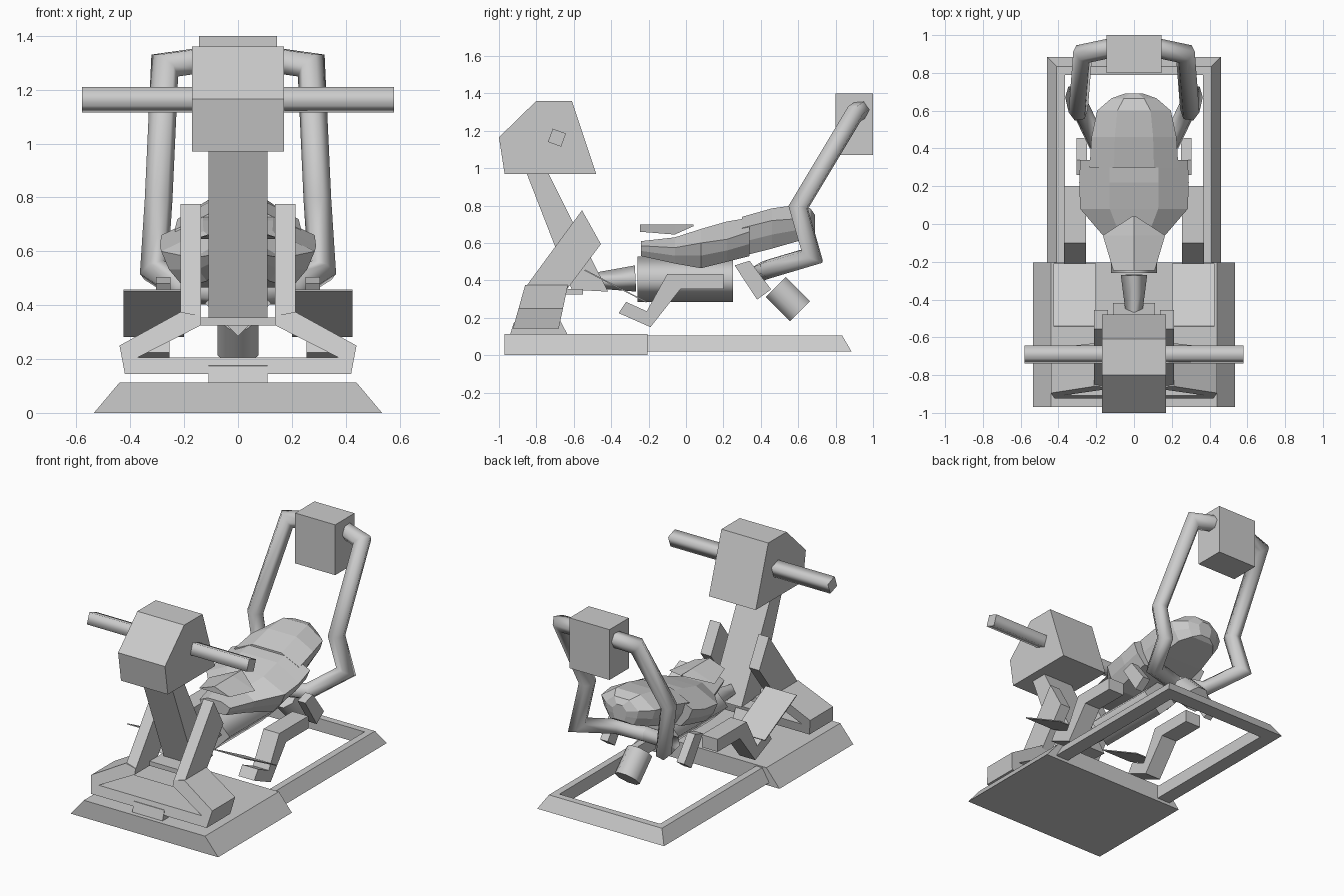
import bpy, bmesh, math
from mathutils import Vector

cube = bpy.data.objects.get("Cube")
if cube:
    bpy.data.objects.remove(cube, do_unlink=True)

# Single grey paint
grey = bpy.data.materials.new("plain_grey")
grey.use_nodes = True
COLOR = (0.6, 0.6, 0.6, 1)
grey.diffuse_color = COLOR
grey.node_tree.nodes["Principled BSDF"].inputs["Base Color"].default_value = COLOR


def loft(name, rings, smooth=False):
    """Skin a list of equal-length rings and cap both ends."""
    bm = bmesh.new()
    loops = [[bm.verts.new(p) for p in ring] for ring in rings]
    n = len(loops[0])
    for a, b in zip(loops, loops[1:]):
        for i in range(n):
            j = (i + 1) % n
            f = bm.faces.new((a[i], a[j], b[j], b[i]))
            f.smooth = smooth
    bm.faces.new(loops[0])
    bm.faces.new(loops[-1][::-1])
    bmesh.ops.recalc_face_normals(bm, faces=bm.faces[:])
    me = bpy.data.meshes.new(name)
    bm.to_mesh(me)
    bm.free()
    me.materials.append(grey)
    ob = bpy.data.objects.new(name, me)
    bpy.context.collection.objects.link(ob)
    return ob


def prism(name, x0, x1, profile):
    """Extrude a side profile of (y, z) points across x."""
    return loft(name, [[(x, y, z) for y, z in profile] for x in (x0, x1)])


def box(name, x0, x1, y0, y1, z0, z1):
    return prism(name, x0, x1, [(y0, z0), (y1, z0), (y1, z1), (y0, z1)])


def tube(name, points, radii, sides, turn=0.0):
    """Sweep a polygon along a path with mitred corners."""
    pts = [Vector(p) for p in points]
    dirs = [(b - a).normalized() for a, b in zip(pts, pts[1:])]
    u = dirs[0].orthogonal().normalized()
    if abs(dirs[0].z) < 0.9:
        u = (Vector((0, 0, 1)) - dirs[0] * dirs[0].z).normalized()
    v = dirs[0].cross(u)
    angles = [turn + math.tau * i / sides for i in range(sides)]
    spokes = [u * math.cos(a) + v * math.sin(a) for a in angles]
    rings = [[pts[0] + s * radii[0] for s in spokes]]
    for i, d in enumerate(dirs):
        nxt = dirs[min(i + 1, len(dirs) - 1)]
        normal = (d + nxt).normalized()
        spokes = [s - d * (s.dot(normal) / d.dot(normal)) for s in spokes]
        rings.append([pts[i + 1] + s * radii[i + 1] for s in spokes])
    return loft(name, rings, smooth=True)


# Floor plate with sloping sides
loft("floor_plate", [[(-.535, y, 0), (.535, y, 0), (.44, y, .113), (-.44, y, .113)]
                     for y in (-.97, -.205)])

# Rear floor frame: a U of bevelled bars
section = [(0, .02), (.095, .02), (.045, .105), (0, .105)]
corners = [(-.365, -.21, -1, 0), (-.365, .79, -1, 1), (.365, .79, 1, 1), (.365, -.21, 1, 0)]
loft("rear_floor_frame", [[(x + dx * o, y + dy * o, z) for o, z in section]
                          for x, y, dx, dy in corners])

# Front stand: flared base frame and foot
half = [(.138, .36), (.213, .375), (.44, .25), (.42, .144)]
inner = [(.375, .205), (.138, .325)]
outline = half + [(-x, z) for x, z in half[::-1]] + [(-x, z) for x, z in inner[::-1]] + inner


def slant(z, low, high):
    return low + (high - low) * (z - .144) / .209


loft("stand_base", [[(x, slant(z, a, b), z) for x, z in outline]
                    for a, b in ((-.925, -.866), (-.68, -.636))])
prism("stand_foot", -.11, .11, [(-.94, .113), (-.635, .113), (-.68, .2), (-.92, .175)])
box("stand_crossbar", -.138, .138, -.72, -.55, .325, .355)

# Screen post, screen housing and handlebar
prism("screen_post", -.11, .11, [(-.855, .98), (-.74, .98), (-.417, .34), (-.61, .35)])
prism("screen_housing", -.17, .17,
      [(-.8, 1.36), (-.61, 1.36), (-.48, .97), (-.97, .97), (-1, 1.165)])
tube("handlebar", [(-.58, -.69, 1.163), (.58, -.69, 1.163)], (.053, .053), 4, math.radians(25))

# Ridged nose cowl
loft("nose_cowl", [
    [(-w, y, side), (0, y, ridge), (w, y, side), (0, y, side)]
    for y, w, side, ridge in ((-.245, .11, .66, .7), (-.06, .165, .645, .7), (.04, .01, .69, .7))])

# Body shell: y, half width, top, shoulder, underside
body = [(-.24, .11, .61, .585, .53),
        (-.06, .165, .63, .575, .49),
        (.08, .285, .675, .6, .465),
        (.22, .29, .715, .62, .5),
        (.34, .285, .735, .66, .53)]
seat = [(.3, .235, .74, .68, .53),
        (.46, .225, .785, .72, .57),
        (.6, .195, .805, .73, .61),
        (.665, .12, .785, .73, .63),
        (.69, .05, .75, .72, .65)]


def shell(name, rows):
    rings = []
    for y, w, top, side, low in rows:
        right = [(w * .45, top), (w, side), (w * .9, side * .5 + low * .5), (w * .7, low)]
        loop = right + [(-x, z) for x, z in right[::-1]]
        rings.append([(x, y, z) for x, z in loop])
    return loft(name, rings)


shell("tank_fairing", body)
shell("seat", seat)

# Engine block, nose spindle and exhaust drum
tube("engine", [(0, -.26, .407), (0, .25, .407)], (.122, .122), 4)
tube("nose_spindle", [(0, -.27, .41), (0, -.465, .4)], (.07, .045), 4)
tube("exhaust_drum", [(0, .48, .365), (0, .61, .235)], (.082, .082), 8, math.pi / 8)

# Rear speaker box
box("rear_box", -.145, .145, .8, 1, 1.07, 1.4)

# Parts repeated on both sides
for side, s in (("left", 1), ("right", -1)):
    prism(side + "_stand_leg", s * .138, s * .213,
          [(-.556, .775), (-.455, .594), (-.636, .353), (-.866, .353)])
    prism(side + "_foot_rest", s * .255, s * .37,
          [(-.1, .435), (.2, .435), (.2, .353), (-.03, .353), (-.19, .15),
           (-.36, .225), (-.32, .285), (-.21, .235)])
    prism(side + "_leg_panel", s * .2, s * .425,
          [(-.54, .458), (-.21, .287), (-.213, .281), (-.543, .452)])
    prism(side + "_side_strut", s * .25, s * .305,
          [(.26, .48), (.34, .505), (.455, .352), (.38, .297)])
    path = [(0, .4, .445), (.2, .44, .46), (.312, .675, .53), (.295, .6, .79),
            (.272, .9, 1.29), (.13, .93, 1.31)]
    tube(side + "_rear_arm", [(s * x, y, z) for x, y, z in path], [.052] * len(path), 6)
